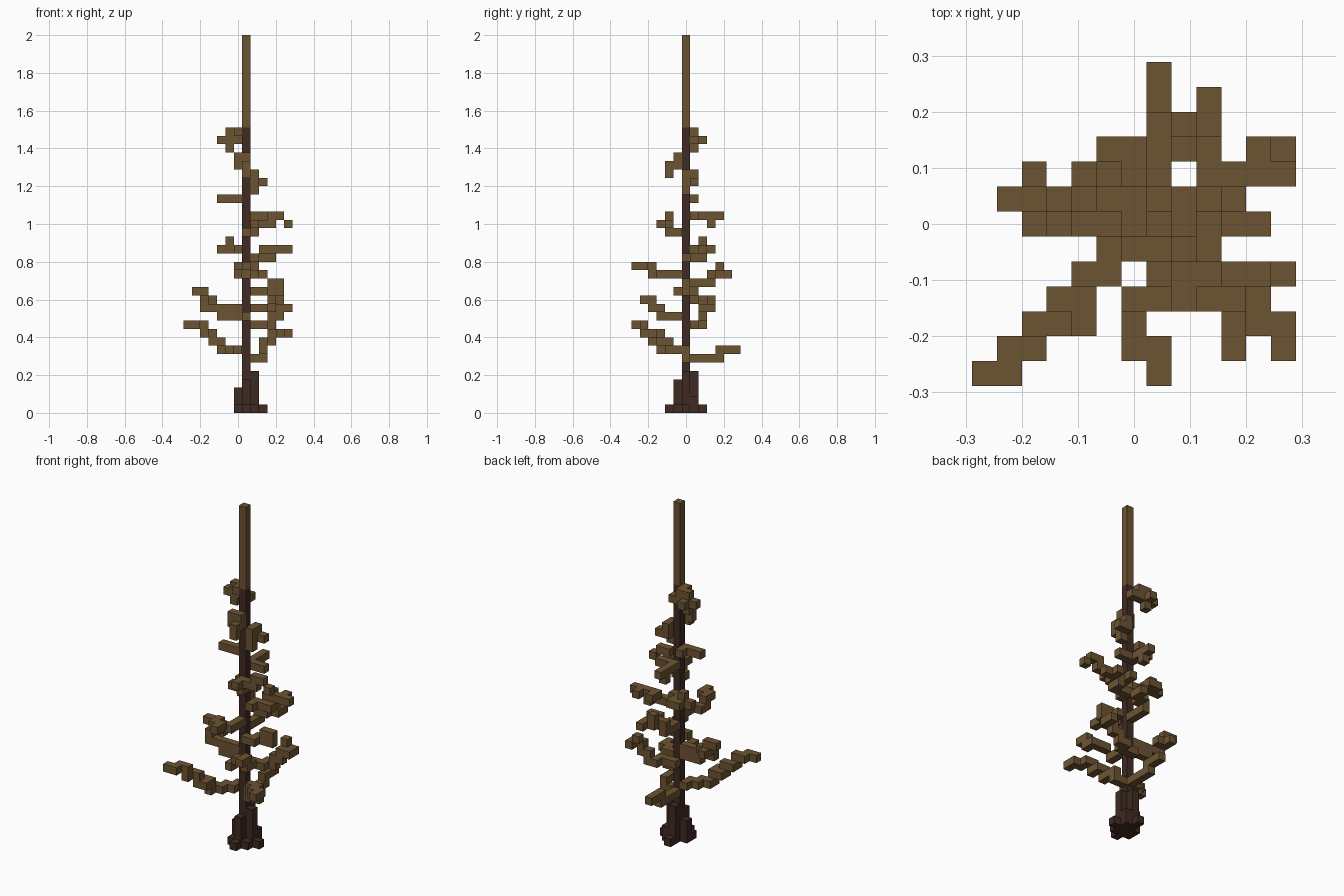
import bpy, bmesh
from mathutils import Vector

cube = bpy.data.objects.get("Cube")
if cube:
    bpy.data.objects.remove(cube)

UNIT = 2 / 45                      # edge of one block
ORIGIN = Vector((UNIT, 0, UNIT / 2))   # centre of the lowest trunk block
STEPS = {"l": (-1, 0, 0), "r": (1, 0, 0), "f": (0, -1, 0),
         "b": (0, 1, 0), "u": (0, 0, 1), "d": (0, 0, -1)}
used = set()


def material(name, colour):
    mat = bpy.data.materials.new(name)
    mat.use_nodes = True
    mat.diffuse_color = colour
    mat.node_tree.nodes["Principled BSDF"].inputs["Base Color"].default_value = colour
    return mat


def build(name, cells, mat):
    """Skin a set of blocks, leaving out faces between neighbours."""
    cells = set(cells) - used
    used.update(cells)
    bm = bmesh.new()
    for cell in sorted(cells):
        centre = Vector(cell)
        for step in STEPS.values():
            normal = Vector(step)
            if tuple(int(c) for c in centre + normal) in cells:
                continue
            side = Vector((normal.y, normal.z, normal.x))
            up = normal.cross(side)
            corners = (side + up, up - side, -side - up, side - up)
            bm.faces.new([bm.verts.new(ORIGIN + UNIT * (centre + (normal + c) / 2))
                          for c in corners])
    bmesh.ops.remove_doubles(bm, verts=bm.verts, dist=UNIT / 100)
    mesh = bpy.data.meshes.new(name)
    bm.to_mesh(mesh)
    bm.free()
    mesh.materials.append(mat)
    bpy.context.collection.objects.link(bpy.data.objects.new(name, mesh))


def walk(level, path):
    """Follow a path out of the trunk; capital letters move without a block."""
    pos, cells = Vector((0, 0, level)), []
    for letter in path:
        pos += Vector(STEPS[letter.lower()])
        if letter.islower():
            cells.append(tuple(int(c) for c in pos))
    return cells


def column(x, y, bottom, top):
    return [(x, y, z) for z in range(bottom, top)]


bark = material("dark_bark", (0.05, 0.023, 0.016, 1))
wood = material("brown_wood", (0.152, 0.088, 0.032, 1))

# Trunk and its bare top
build("trunk", column(0, 0, 0, 34), bark)
build("trunk_top", column(0, 0, 34, 45), wood)

# Stepped roots round the foot
roots = []
for x, y, height in [(-1, 0, 3), (1, 0, 5), (0, -1, 4), (0, 1, 5), (2, 0, 1),
                     (0, -2, 1), (0, 2, 1), (1, -1, 1), (1, 1, 2), (-1, -1, 1)]:
    roots += column(x, y, 0, height)
build("roots", roots, bark)

# Crooked branches: height on the trunk and path outwards
BRANCHES = [
    ("low_back", 6, "bbbbubb"),
    ("low_right_front", 6, "rruffurfurfrf"),
    ("low_long_front", 7, "lflflfufBlfulfulfl"),
    ("lower_right_back", 10, "brrbrururbLu"),
    ("lower_front", 11, "fffUrrrfuf"),
    ("lower_left", 12, "llldrrULLllubrLbFul"),
    ("middle_right", 14, "Rfrbrrul"),
    ("middle_back", 15, "bbburbuDrb"),
    ("middle_front", 16, "ffflfufrf"),
    ("upper_right", 18, "rbrrbulbFRrbFr"),
    ("upper_left_back", 19, "blbluDlRbr"),
    ("upper_front", 21, "frfufBrruLu"[:8] + "urD" + "r"),
    ("upper_back", 23, "brrLLbbdUb"),
    ("high_left", 25, "lbFll"),
    ("high_right", 26, "rubrLuf"),
    ("high_front", 29, "fuldRfd"),
    ("highest_left", 33, "lbldrrLLlRbFd"),
]
for name, level, path in BRANCHES:
    build(name + "_branch", walk(level, path), wood)
